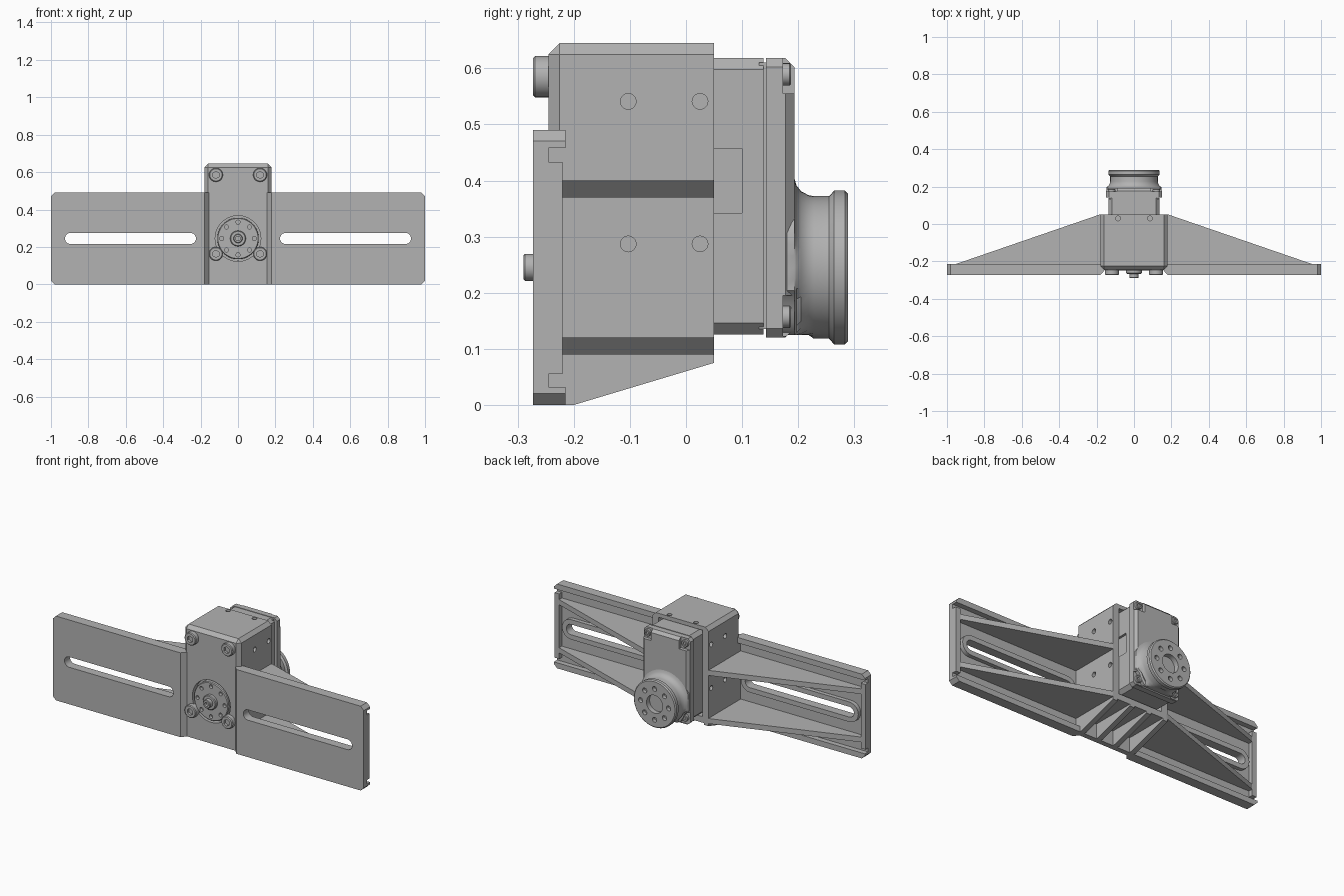
import bpy, bmesh, math
from mathutils import Matrix, Vector

old = bpy.data.objects.get("Cube")
if old:
    bpy.data.objects.remove(old, do_unlink=True)

grey = bpy.data.materials.new("machined grey")
grey.use_nodes = True
grey.diffuse_color = (0.45, 0.45, 0.45, 1)
grey.node_tree.nodes["Principled BSDF"].inputs["Base Color"].default_value = (0.45, 0.45, 0.45, 1)

AXIS_Z = 0.245  # height of the shaft and the slots


def finish(name, bm, bevel=0, pick=None):
    bmesh.ops.recalc_face_normals(bm, faces=bm.faces)
    if bevel:
        edges = [e for e in bm.edges if pick is None or pick(*[v.co for v in e.verts])]
        bmesh.ops.bevel(bm, geom=edges, offset=bevel, segments=1, affect='EDGES')
    mesh = bpy.data.meshes.new(name)
    bm.to_mesh(mesh)
    bm.free()
    mesh.materials.append(grey)
    obj = bpy.data.objects.new(name, mesh)
    bpy.context.collection.objects.link(obj)
    return obj


def box(name, x, y, z, bevel=0, pick=None):
    bm = bmesh.new()
    bmesh.ops.create_cube(bm, size=1)
    for v in bm.verts:
        v.co = [a + (b - a) * (c + 0.5) for (a, b), c in zip((x, y, z), v.co)]
    return finish(name, bm, bevel, pick)


def prism(name, points, axis, lo, hi):
    """Extrude an outline along an axis; points hold the other two coordinates."""
    bm = bmesh.new()
    def place(p, t):
        c = list(p)
        c.insert("xyz".index(axis), t)
        return bm.verts.new(c)
    a = [place(p, lo) for p in points]
    b = [place(p, hi) for p in points]
    bm.faces.new(a)
    bm.faces.new(b)
    for i in range(len(a)):
        j = (i + 1) % len(a)
        bm.faces.new((a[i], a[j], b[j], b[i]))
    return finish(name, bm)


def lathe(name, profile, x=0, z=AXIS_Z, sides=48):
    """Turn (y, radius) pairs about an axis along y."""
    bm = bmesh.new()
    rings = []
    for y, r in profile:
        rings.append([bm.verts.new((x + r * math.cos(math.tau * i / sides), y,
                                    z + r * math.sin(math.tau * i / sides))) for i in range(sides)])
    for p, q in zip(rings, rings[1:]):
        for i in range(sides):
            j = (i + 1) % sides
            bm.faces.new((p[i], p[j], q[j], q[i]))
    bm.faces.new(rings[0])
    bm.faces.new(rings[-1])
    return finish(name, bm)


def rod(center, direction, radius, depth, sides=20):
    bm = bmesh.new()
    turn = Vector(direction).to_track_quat('Z', 'Y').to_matrix().to_4x4()
    bmesh.ops.create_cone(bm, cap_ends=True, segments=sides, radius1=radius, radius2=radius,
                          depth=depth, matrix=Matrix.Translation(center) @ turn)
    return finish("cutter", bm)


def cut(obj, cutters):
    for c in cutters:
        mod = obj.modifiers.new("cut", 'BOOLEAN')
        mod.operation, mod.solver, mod.object = 'DIFFERENCE', 'EXACT', c
        bpy.context.view_layer.objects.active = obj
        bpy.ops.object.modifier_apply(modifier=mod.name)
        bpy.data.objects.remove(c, do_unlink=True)
    return obj


def stadium(r):
    pts = []
    for cx, start in ((0.895, -90), (0.255, 90)):
        for i in range(13):
            a = math.radians(start + 15 * i)
            pts.append((cx + r * math.cos(a), AXIS_Z + r * math.sin(a)))
    return pts


def ring_of_holes(y, count, ring, radius, depth):
    return [rod((ring * math.cos(math.tau * i / count), y, AXIS_Z + ring * math.sin(math.tau * i / count)),
                (0, 1, 0), radius, depth, 16) for i in range(count)]


# Wings: slotted plates with rails, rims and tapered ribs, mirrored across x
c = 0.02
outline = [(0.18, 0), (1 - c, 0), (1, c), (1, 0.49 - c), (1 - c, 0.49), (0.18, 0.49)]
slot = lambda: prism("cutter", stadium(0.03), 'y', -0.4, 0)
wing = [cut(prism("wing_plate", outline, 'y', -0.273, -0.245), [slot()]),
        prism("wing_ramp", [(0.155, -0.245), (0.18, -0.273), (0.18, -0.22), (0.165, -0.22)], 'z', 0, 0.49),
        box("wing_end_rim", (0.97, 1), (-0.246, -0.22), (0.055, 0.433)),
        cut(prism("slot_rim", stadium(0.058), 'y', -0.246, -0.222), [slot()])]
for side, z in (("lower", 0), ("upper", 0.458)):
    edge = [(0.17, z), (0.98, z), (1, z + c), (1, z + 0.032), (0.17, z + 0.032)]
    if z:
        edge = [(x, 0.49 - h) for x, h in [(p[0], p[1] - z) for p in edge]]
    wing.append(prism(side + "_wing_rail", edge, 'y', -0.246, -0.215))
for side, z in (("lower", 0.09), ("upper", 0.37)):
    wing.append(prism(side + "_wing_rib", [(0.17, -0.246), (0.17, 0.05), (0.185, 0.05),
                                           (0.97, -0.22), (0.97, -0.246)], 'z', z, z + 0.03))
for part in wing:
    part.modifiers.new("mirror", 'MIRROR').use_mirror_merge = False

# Bracket: chamfered housing, open at the back
def front_or_top(a, b):
    return (a.y < -0.24 and b.y < -0.24 and max(a.z, b.z) > 0.6) or (a.z > 0.64 and b.z > 0.64 and min(a.y, b.y) < 0)

bracket = box("bracket", (-0.18, 0.18), (-0.245, 0.05), (0.085, 0.645), 0.02, front_or_top)
holes = [box("cutter", (-0.142, 0.142), (-0.215, 0.2), (0.12, 0.622)),
         rod((0, -0.25, AXIS_Z), (0, 1, 0), 0.122, 0.1, 48)]
for z in (0.287, 0.541):
    for y in (-0.103, 0.025):
        holes.append(rod((0, y, z), (1, 0, 0), 0.014, 1))
for x in (-0.085, 0.085):
    holes.append(rod((x, 0.03, 0.64), (0, 0, 1), 0.013, 0.1))
cut(bracket, holes)
box("front_skirt", (-0.175, 0.175), (-0.245, -0.215), (0, 0.09))

# Gussets below the bracket floor
for i, x in enumerate((-0.165, -0.055, 0.055, 0.165)):
    prism("gusset_%d" % (i + 1), [(-0.22, 0), (-0.2, 0), (0.05, 0.075), (0.05, 0.09), (-0.22, 0.09)],
          'x', x - 0.015, x + 0.015)

# Motor body with a connector recess on each side
along_y = lambda a, b: abs(a.y - b.y) > 0.01
motor = box("motor_body", (-0.137, 0.137), (-0.212, 0.138), (0.126, 0.618), 0.02, along_y)
cut(motor, [box("cutter", (s * 0.13 - 0.006, s * 0.13 + 0.012), (0.03, 0.1), (0.342, 0.457)) for s in (-1, 1)])
box("motor_seam", (-0.13, 0.13), (0.13, 0.15), (0.135, 0.61))

# Back cover with recessed corners and screws
back_edges = lambda a, b: a.y > 0.19 and b.y > 0.19 or along_y(a, b)
cover = box("back_cover", (-0.15, 0.15), (0.143, 0.193), (0.12, 0.618), 0.016, back_edges)
corners = [(s, z) for s in (-1, 1) for z in (0.155, 0.587)]
cut(cover, [box("cutter", (s * 0.125 - 0.035, s * 0.125 + 0.035), (0.173, 0.25), (z - 0.032, z + 0.04))
            for s, z in corners])


def bolt(name, x, z, y, r, length, sign):
    """Socket-head bolt whose head starts at y and points along sign."""
    head = lathe(name, [(y - sign * 0.01, r), (y + sign * length * 0.85, r),
                        (y + sign * length, r * 0.88)], x, z, 28)
    cut(head, [rod((x, y + sign * length, z), (0, 1, 0), r * 0.52, length, 6)])


for i, (s, z) in enumerate(corners):
    bolt("cover_bolt_%d" % (i + 1), s * 0.12, z + 0.002, 0.173, 0.02, 0.014, 1)
    bolt("front_bolt_%d" % (i + 1), s * 0.118, 0.163 if z < 0.3 else 0.585, -0.245, 0.037, 0.028, -1)

# Rear neck flaring into the cover, and rear horn
neck = lathe("rear_neck", [(0.17, 0.16), (0.193, 0.16), (0.197, 0.146), (0.205, 0.136), (0.218, 0.129),
                           (0.228, 0.127), (0.262, 0.127)])
for v in neck.data.vertices:
    if v.co.y < 0.225:
        v.co.z = max(v.co.z, 0.125)
        v.co.x = max(-0.147, min(0.147, v.co.x))
        if v.co.z < 0.19 and abs(v.co.x) > 0.09 and v.co.y < 0.2:
            v.co.x *= 0.85
horn = lathe("rear_horn", [(0.255, 0.127), (0.264, 0.137), (0.283, 0.137), (0.289, 0.131)])
cut(horn, [rod((0, 0.28, AXIS_Z), (0, 1, 0), 0.052, 0.04, 32)] + ring_of_holes(0.285, 8, 0.09, 0.014, 0.036))
cut(neck, [rod((0, 0.25, AXIS_Z), (0, 1, 0), 0.052, 0.08, 32)])

# Front output horn and shaft
front = lathe("front_horn", [(-0.205, 0.111), (-0.243, 0.111), (-0.248, 0.107)])
cut(front, ring_of_holes(-0.245, 8, 0.087, 0.011, 0.03))
lathe("shaft_hub", [(-0.22, 0.042), (-0.262, 0.042), (-0.266, 0.038)])
shaft = lathe("shaft", [(-0.22, 0.024), (-0.287, 0.024), (-0.29, 0.021)], sides=32)
cut(shaft, [rod((0, -0.29, AXIS_Z), (0, 1, 0), 0.012, 0.03)])

# Smooth the turned parts while keeping edges sharp
bpy.ops.object.select_all(action='DESELECT')
for obj in bpy.context.collection.objects:
    if obj.type == 'MESH' and grey.name in obj.data.materials:
        obj.select_set(True)
        bpy.context.view_layer.objects.active = obj
bpy.ops.object.shade_smooth_by_angle(angle=math.radians(30))
